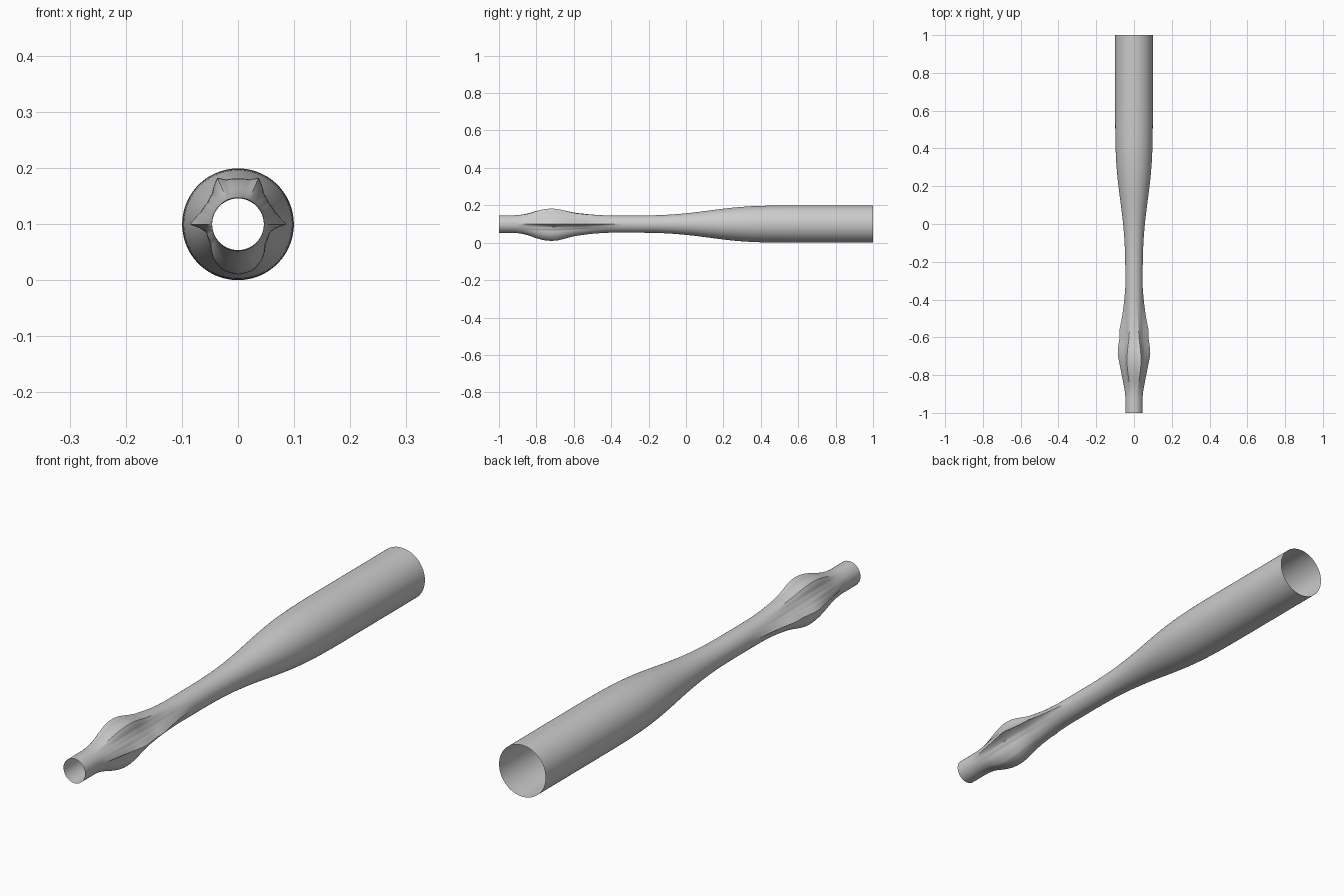
import bpy, bmesh, math

if "Cube" in bpy.data.objects:
    bpy.data.objects.remove(bpy.data.objects["Cube"])

def lerp_table(table, t):
    if t <= table[0][0]:
        return table[0][1]
    for (a, va), (b, vb) in zip(table, table[1:]):
        if t <= b:
            return va + (vb - va) * (t - a) / (b - a)
    return table[-1][1]

def smooth_table(table, t, w):
    # rounded version of the piecewise profile
    return sum(lerp_table(table, t + k * w) for k in (-1, -0.5, 0, 0.5, 1)) / 5

# Plain round tube: radius along y
BASE = [(-1.2, .046), (-.2, .046), (-.1, .049), (0, .057), (.1, .069), (.2, .083),
        (.3, .093), (.4, .098), (.5, .0995), (.6, .0995), (1.2, .0995)]
# Strength of the grip swelling along y, for the flanks and for top/bottom
SIDE = [(-.9, 0), (-.8, .45), (-.69, 1), (-.65, .92), (-.6, .74), (-.57, .8),
        (-.5, .45), (-.42, .18), (-.34, 0)]
CORE = [(-.9, .03), (-.85, .25), (-.8, .68), (-.75, .97), (-.7, 1), (-.67, .87),
        (-.6, .42), (-.5, .12), (-.42, 0)]
# Swelling height around the section (degrees from +x, mirrored in x)
LOBES = [(-90, .044), (-72, .041), (-55, .030), (-35, .014), (-14, .013), (-5, .024),
         (0, .041), (6, .034), (18, .025), (35, .021), (50, .026), (66, .045),
         (75, .037), (90, .036)]

def radius(y, deg):
    elev = math.degrees(math.asin(max(-1, min(1, math.sin(math.radians(deg))))))
    core = smooth_table(CORE, y, .02)
    side = smooth_table(SIDE, y, .012)
    f = max(0, 1 - abs(elev) / 30)
    return smooth_table(BASE, y, .06) + lerp_table(LOBES, elev) * (core + (side - core) * f)

# Open-ended bat-shaped tube
SEG, RINGS = 120, 140
bm = bmesh.new()
rings = []
for i in range(RINGS + 1):
    y = -1 + 2 * i / RINGS
    ring = []
    for j in range(SEG):
        d = 360 * j / SEG
        r = radius(y, d)
        a = math.radians(d)
        ring.append(bm.verts.new((r * math.cos(a), y, .101 + r * math.sin(a))))
    rings.append(ring)
for a, b in zip(rings, rings[1:]):
    for j in range(SEG):
        k = (j + 1) % SEG
        bm.faces.new((a[j], b[j], b[k], a[k]))
bmesh.ops.recalc_face_normals(bm, faces=bm.faces)
# Rest on the ground
low = min(v.co.z for v in bm.verts)
bmesh.ops.translate(bm, vec=(0, 0, -low), verts=bm.verts)
mesh = bpy.data.meshes.new("tapered_tube")
bm.to_mesh(mesh)
bm.free()
tube = bpy.data.objects.new("tapered_tube", mesh)
bpy.context.collection.objects.link(tube)
bpy.context.view_layer.objects.active = tube
tube.select_set(True)
bpy.ops.object.shade_smooth_by_angle(angle=math.radians(35))
